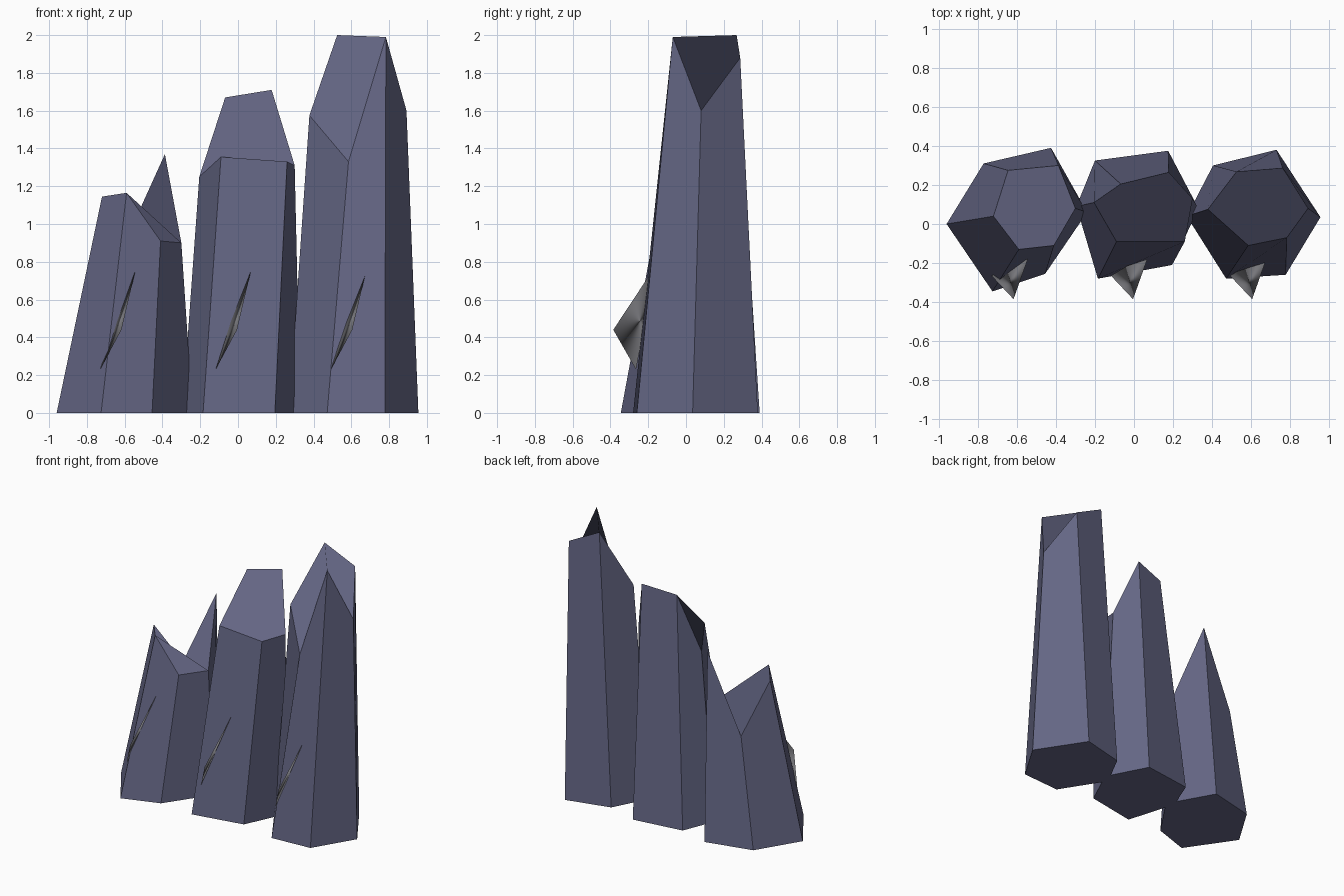
import bpy

if "Cube" in bpy.data.objects:
    bpy.data.objects.remove(bpy.data.objects["Cube"])


def material(name, rgb):
    m = bpy.data.materials.new(name)
    m.diffuse_color = (*rgb, 1)
    m.use_nodes = True
    m.node_tree.nodes["Principled BSDF"].inputs["Base Color"].default_value = m.diffuse_color
    return m


SLATE = material("slate_blue", (0.13, 0.135, 0.235))
GREY = material("shard_grey", (0.18, 0.18, 0.195))


def add_mesh(name, verts, faces, mat):
    me = bpy.data.meshes.new(name)
    me.from_pydata(verts, [], faces)
    me.materials.append(mat)
    me.update()
    ob = bpy.data.objects.new(name, me)
    bpy.context.collection.objects.link(ob)
    return ob


def pillar(name, base, top):
    """Tapered six-sided column with a broken, slanted top.
    Corners run anticlockwise from the left one."""
    n = len(base)
    verts = [(x, y, 0) for x, y in base] + top
    faces = [tuple(reversed(range(n))), tuple(range(n, 2 * n))]
    faces += [(i, (i + 1) % n, n + (i + 1) % n, n + i) for i in range(n)]
    return add_mesh(name, verts, faces, SLATE)


# Three stone columns, rising from left to right
pillar("short_column",
       [(-.96, 0), (-.725, -.345), (-.455, -.255), (-.24, .06), (-.425, .39), (-.77, .31)],
       [(-.72, .04, 1.145), (-.59, -.13, 1.165), (-.41, -.11, .91),
        (-.30, .08, .90), (-.387, .30, 1.37), (-.645, .275, .80)])
pillar("middle_column",
       [(-.295, .09), (-.185, -.28), (.195, -.21), (.33, .08), (.175, .375), (-.20, .325)],
       [(-.205, .11, 1.25), (-.09, -.09, 1.355), (.26, -.09, 1.33),
        (.30, .13, 1.31), (.178, .265, 1.71), (-.068, .205, 1.67)])
pillar("tall_column",
       [(.27, .04), (.472, -.28), (.777, -.26), (.955, .035), (.73, .38), (.405, .30)],
       [(.378, .075, 1.575), (.585, -.11, 1.33), (.783, -.07, 1.99),
        (.892, .08, 1.60), (.762, .287, 1.88), (.525, .268, 2.0)])

# Thin slanted shard on the front of each column
for name, x in (("left", -.612), ("centre", 0), ("right", .61)):
    shard = add_mesh(name + "_shard",
                     [(x - .118, -.265, .23), (x + .068, -.18, .75),
                      (x - .005, -.385, .44), (x - .037, -.215, .485)],
                     [(0, 2, 1), (0, 3, 2), (3, 1, 2), (0, 1, 3)], GREY)
    for p in shard.data.polygons:
        p.use_smooth = True
